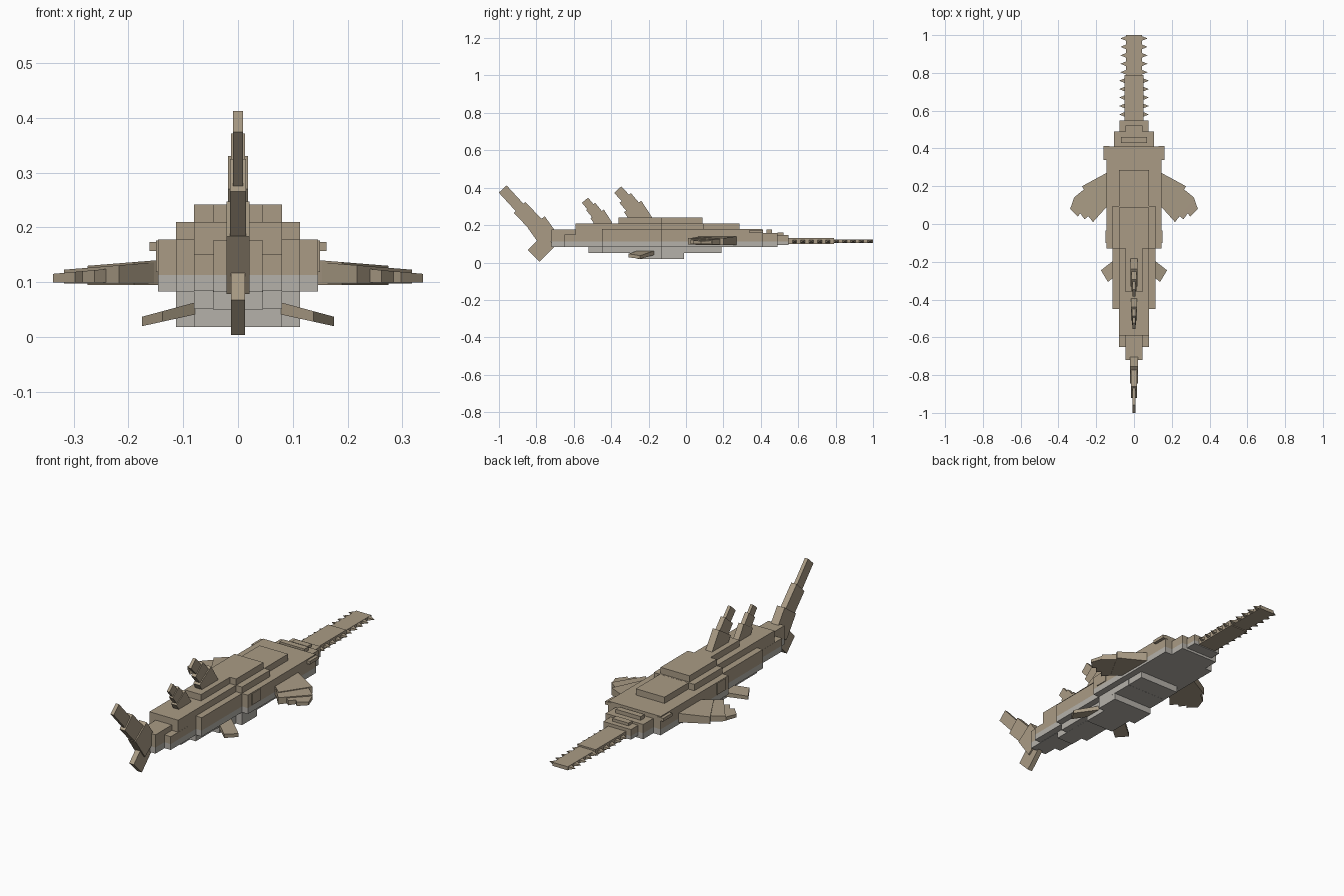
import bpy, bmesh, math
from mathutils import Vector

if "Cube" in bpy.data.objects:
    bpy.data.objects.remove(bpy.data.objects["Cube"])


def make_mat(name, rgb):
    m = bpy.data.materials.new(name)
    m.diffuse_color = (*rgb, 1)
    m.use_nodes = True
    m.node_tree.nodes["Principled BSDF"].inputs["Base Color"].default_value = m.diffuse_color
    return m


TAN = make_mat("sandy tan", (0.40, 0.33, 0.235))
GREY = make_mat("belly grey", (0.46, 0.44, 0.40))
SPLIT = 0.113  # height where the back colour meets the belly colour


def finish(name, bm, two_tone=False):
    bmesh.ops.recalc_face_normals(bm, faces=bm.faces[:])
    if two_tone:
        bmesh.ops.bisect_plane(bm, geom=bm.verts[:] + bm.edges[:] + bm.faces[:],
                               plane_co=(0, 0, SPLIT), plane_no=(0, 0, 1))
        for f in bm.faces:
            f.material_index = 1 if f.calc_center_median().z < SPLIT - 1e-5 else 0
    me = bpy.data.meshes.new(name)
    bm.to_mesh(me)
    bm.free()
    me.materials.append(TAN)
    me.materials.append(GREY)
    ob = bpy.data.objects.new(name, me)
    bpy.context.collection.objects.link(ob)
    return ob


def add_prism(bm, bottom, top):
    b = [bm.verts.new(p) for p in bottom]
    t = [bm.verts.new(p) for p in top]
    bm.faces.new(b)
    bm.faces.new(t)
    n = len(b)
    for i in range(n):
        bm.faces.new((b[i], b[(i + 1) % n], t[(i + 1) % n], t[i]))


def box(name, x0, x1, y0, y1, z0, z1, two_tone=False):
    bm = bmesh.new()
    plan = [(x0, y0), (x1, y0), (x1, y1), (x0, y1)]
    add_prism(bm, [(x, y, z0) for x, y in plan], [(x, y, z1) for x, y in plan])
    return finish(name, bm, two_tone)


def slab(name, hx, y0, y1, z0, z1, two_tone=True):
    return box(name, -hx, hx, y0, y1, z0, z1, two_tone)


def strip(name, p, q, width, thick):
    """Upright tilted block in the y-z plane, centred on x = 0."""
    p, q = Vector(p), Vector(q)
    d = (q - p).normalized()
    n = Vector((d.y, -d.x)) * width / 2
    prof = [p - n, q - n, q + n, p + n]
    bm = bmesh.new()
    add_prism(bm, [(-thick / 2, v.x, v.y) for v in prof],
              [(thick / 2, v.x, v.y) for v in prof])
    return finish(name, bm)


def side_fin(name, plan, zlow, zhigh):
    """Flat side fin from a plan outline, mirrored left and right."""
    bm = bmesh.new()
    for s in (1, -1):
        add_prism(bm, [(s * x, y, zlow(x)) for x, y in plan],
                  [(s * x, y, zhigh(x)) for x, y in plan])
    return finish(name, bm)


# Front half of the body: nested slabs give the stepped cross-section
slab("body_front_wide", 0.146, -0.13, 0.41, 0.083, 0.178)
slab("body_front_middle", 0.113, -0.13, 0.095, 0.05, 0.21)
slab("body_front_upper", 0.08, -0.13, 0.285, 0.09, 0.2095)
slab("body_front_crest", 0.0805, -0.13, 0.088, 0.06, 0.242)
slab("belly_front", 0.1125, -0.13, 0.19, 0.0505, 0.17)
slab("belly_keel_front", 0.1128, -0.13, -0.01, 0.018, 0.15)

# Rear half of the body, narrowing to the tail
slab("body_rear_wide", 0.113, -0.45, -0.13, 0.083, 0.178)
slab("body_rear_middle", 0.08, -0.59, -0.13, 0.084, 0.21)
slab("body_rear_lower", 0.0805, -0.65, -0.13, 0.0835, 0.15)
slab("body_rear_crest", 0.046, -0.36, -0.13, 0.09, 0.242)
slab("tail_root", 0.045, -0.72, -0.13, 0.082, 0.177)
slab("belly_rear", 0.08, -0.45, -0.13, 0.0505, 0.15)
slab("belly_rear_narrow", 0.046, -0.52, -0.13, 0.05, 0.15)
slab("belly_keel_rear", 0.079, -0.26, -0.13, 0.018, 0.15)

# Head steps and brow ridges
slab("head", 0.105, 0.41, 0.49, 0.083, 0.157)
slab("snout_root", 0.077, 0.49, 0.548, 0.095, 0.146)
slab("head_ridge", 0.07, 0.43, 0.46, 0.15, 0.176, False)
slab("snout_ridge", 0.045, 0.49, 0.522, 0.14, 0.16, False)
for s, side in ((1, "right"), (-1, "left")):
    a, b = sorted((s * 0.13, s * 0.162))
    box("eye_block_" + side, a, b, 0.34, 0.412, 0.157, 0.173)
    a, b = sorted((s * 0.14, s * 0.15))
    box("gill_plate_" + side, a, b, -0.10, -0.035, SPLIT + 0.005, 0.176)

# Saw blade with teeth on both sides
slab("saw_base", 0.05, 0.54, 0.79, 0.099, 0.13, False)
slab("saw_tip", 0.042, 0.78, 1.0, 0.104, 0.122, False)
bm = bmesh.new()
for i in range(10):
    y = 0.58 + 0.0447 * i
    root = 0.047 if y < 0.79 else 0.04
    for s in (1, -1):
        base = [bm.verts.new((s * root, y + dy, 0.113 + dz))
                for dy, dz in ((-0.013, -0.008), (0.013, -0.008), (0.013, 0.008), (-0.013, 0.008))]
        tip = bm.verts.new((s * (root + 0.032), y, 0.113))
        bm.faces.new(base)
        for k in range(4):
            bm.faces.new((base[k], base[(k + 1) % 4], tip))
finish("saw_teeth", bm)

# Pectoral fins: three angled blocks that thin outward
side_fin("pectoral_fin_inner",
         [(0.10, 0.292), (0.146, 0.27), (0.275, 0.20), (0.19, 0.05), (0.143, 0.09), (0.10, 0.12)],
         lambda x: 0.095, lambda x: 0.14 - 0.08 * (x - 0.146))
side_fin("pectoral_fin_middle",
         [(0.20, 0.225), (0.263, 0.185), (0.318, 0.14), (0.217, 0.01), (0.15, 0.085)],
         lambda x: 0.097, lambda x: 0.132 - 0.08 * (x - 0.2))
side_fin("pectoral_fin_tip",
         [(0.25, 0.15), (0.318, 0.137), (0.338, 0.08), (0.298, 0.04), (0.284, 0.056), (0.262, 0.025), (0.23, 0.05)],
         lambda x: 0.099, lambda x: 0.122 - 0.09 * (x - 0.26))

# Pelvic fins sloping down and out
side_fin("pelvic_fin",
         [(0.06, -0.155), (0.175, -0.245), (0.138, -0.307), (0.035, -0.225)],
         lambda x: 0.058 - 0.22 * x, lambda x: 0.084 - 0.27 * x)

# Dorsal fins and tail: swept blocks stepping down in width and thickness
fins = {
    "front_dorsal": [((-0.22, 0.20), (-0.285, 0.30), 0.11, 0.036),
                     ((-0.27, 0.28), (-0.325, 0.345), 0.08, 0.025),
                     ((-0.31, 0.33), (-0.365, 0.39), 0.052, 0.016)],
    "rear_dorsal": [((-0.43, 0.19), (-0.475, 0.26), 0.085, 0.030),
                    ((-0.465, 0.245), (-0.51, 0.30), 0.062, 0.022),
                    ((-0.50, 0.285), (-0.54, 0.333), 0.043, 0.014)],
    "tail_upper": [((-0.725, 0.11), (-0.80, 0.215), 0.11, 0.042),
                   ((-0.785, 0.185), (-0.89, 0.295), 0.085, 0.030),
                   ((-0.87, 0.273), (-0.98, 0.393), 0.057, 0.018)],
    "tail_lower": [((-0.73, 0.12), (-0.815, 0.035), 0.09, 0.026)],
}
for name, parts in fins.items():
    for i, (p, q, w, t) in enumerate(parts):
        strip(f"{name}_{i + 1}", p, q, w, t)
